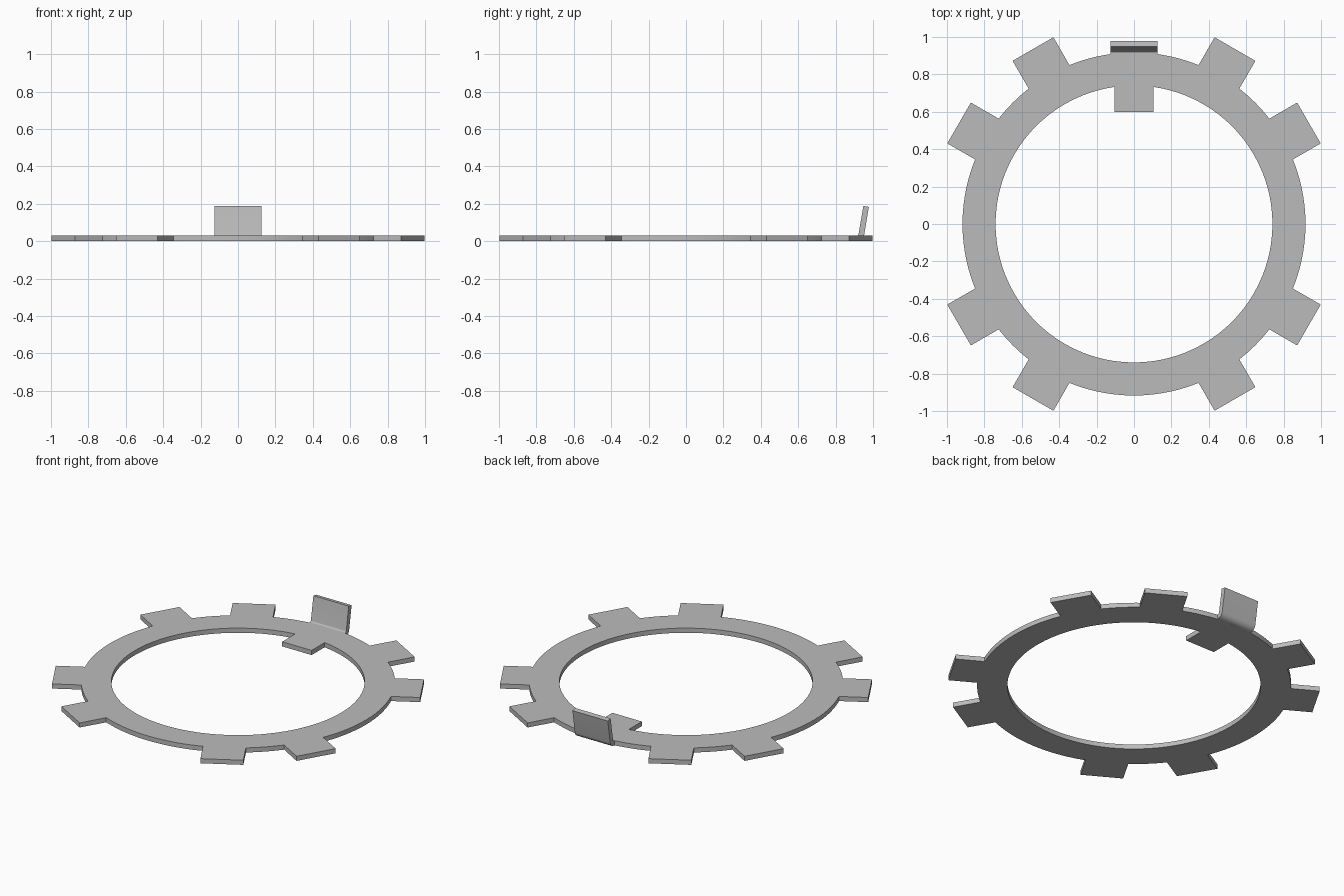
import bpy, bmesh
from math import sin, cos, asin, atan, radians, pi

cube = bpy.data.objects.get("Cube")
if cube:
    bpy.data.objects.remove(cube)

INNER, OUTER, TIP, HALF, THICK = 0.74, 0.917, 1.08, 0.126, 0.03
KEY_HALF, KEY_END = 0.105, 0.6
TABS = [radians(q * 90 + a) for q in range(4) for a in (30, 60)]
TIP_ANGLE, BASE_ANGLE, KEY_ANGLE = atan(HALF / TIP), asin(HALF / OUTER), asin(KEY_HALF / INNER)

steel = bpy.data.materials.new("grey steel")
steel.use_nodes = True
steel.diffuse_color = (0.5, 0.5, 0.5, 1)
steel.node_tree.nodes["Principled BSDF"].inputs["Base Color"].default_value = (0.5, 0.5, 0.5, 1)


def extrude_part(name, bm, offset):
    """Thicken a flat sheet into a closed solid and add it to the scene."""
    result = bmesh.ops.extrude_face_region(bm, geom=bm.faces[:], use_keep_orig=True)
    moved = [g for g in result["geom"] if isinstance(g, bmesh.types.BMVert)]
    bmesh.ops.translate(bm, verts=moved, vec=offset)
    bmesh.ops.recalc_face_normals(bm, faces=bm.faces[:])
    mesh = bpy.data.meshes.new(name)
    bm.to_mesh(mesh)
    bm.free()
    mesh.materials.append(steel)
    obj = bpy.data.objects.new(name, mesh)
    bpy.context.collection.objects.link(obj)
    bpy.ops.object.select_all(action="DESELECT")
    obj.select_set(True)
    bpy.context.view_layer.objects.active = obj
    bpy.ops.object.shade_smooth_by_angle(angle=radians(30))


def rim_radius(angle):
    """Outer edge: a circle with straight-sided, square-ended tabs."""
    d = min(abs(angle - t) for t in TABS)
    if d <= TIP_ANGLE + 1e-6:
        return TIP / cos(d)
    return HALF / sin(d) if d < BASE_ANGLE else OUTER


# Washer ring with outer tabs
angles = [radians(a) for a in range(0, 360, 3)]
angles += [t + s * a for t in TABS for s in (-1, 1) for a in (TIP_ANGLE, BASE_ANGLE)]
angles += [pi / 2 - KEY_ANGLE, pi / 2 + KEY_ANGLE]
angles.sort()
bm = bmesh.new()
inner = [bm.verts.new((INNER * cos(a), INNER * sin(a), 0)) for a in angles]
outer = [bm.verts.new((rim_radius(a) * cos(a), rim_radius(a) * sin(a), 0)) for a in angles]
for i in range(len(angles)):
    j = (i + 1) % len(angles)
    bm.faces.new((inner[i], outer[i], outer[j], inner[j]))

# Inner locating key, joined to the ring
arc = [v for v, a in zip(inner, angles) if abs(a - pi / 2) <= KEY_ANGLE + 1e-6]
corners = [bm.verts.new((x, KEY_END, 0)) for x in (-KEY_HALF, KEY_HALF)]
bm.faces.new(arc + corners)
extrude_part("tabbed_ring", bm, (0, 0, THICK))

# Bent-up locking tab, leaning slightly outwards
LEAN, LENGTH, BEND_Y, BEND_Z = radians(9.5), 0.152, 0.913, 0.04


def bend_side(radius):
    sweep = [-pi / 2 + (pi / 2 - LEAN) * k / 8 for k in range(9)]
    pts = [(0.9, BEND_Z - radius)]
    pts += [(BEND_Y + radius * cos(a), BEND_Z + radius * sin(a)) for a in sweep]
    y, z = pts[-1]
    return pts + [(y + LENGTH * sin(LEAN), z + LENGTH * cos(LEAN))]


bm = bmesh.new()
profile = bend_side(0.04) + bend_side(0.01)[::-1]
bm.faces.new([bm.verts.new((-HALF, y, z)) for y, z in profile])
extrude_part("bent_tab", bm, (2 * HALF, 0, 0))
